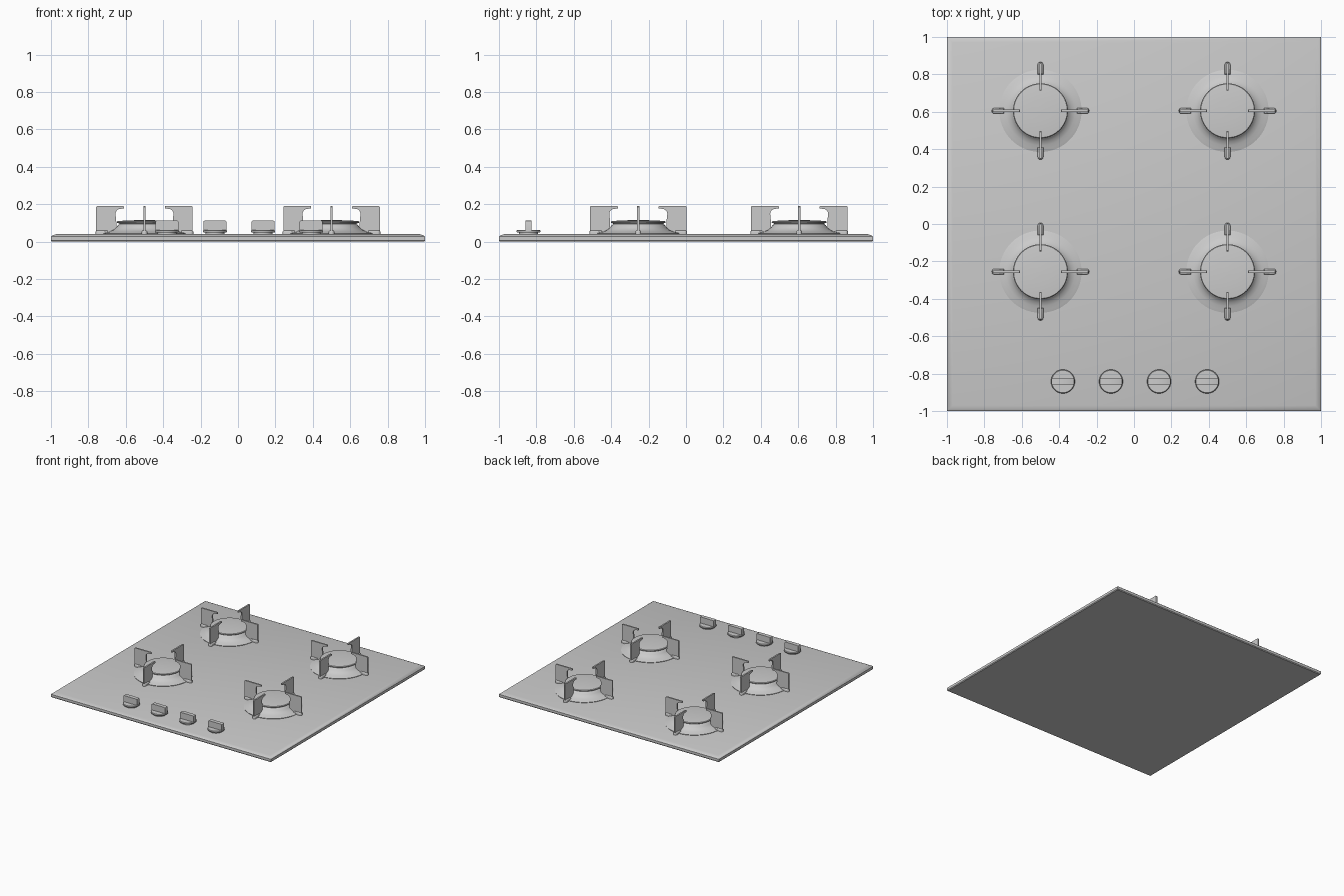
import bpy, bmesh
from math import sin, cos, pi, sqrt, radians

if "Cube" in bpy.data.objects:
    bpy.data.objects.remove(bpy.data.objects["Cube"])


def finish(bm, name, angle=35):
    bmesh.ops.recalc_face_normals(bm, faces=bm.faces)
    me = bpy.data.meshes.new(name)
    bm.to_mesh(me)
    bm.free()
    ob = bpy.data.objects.new(name, me)
    bpy.context.collection.objects.link(ob)
    bpy.ops.object.select_all(action='DESELECT')
    ob.select_set(True)
    bpy.context.view_layer.objects.active = ob
    bpy.ops.object.shade_smooth_by_angle(angle=radians(angle))
    return ob


def lathe(name, profile, n=48, phase=0.0):
    """Loft a closed-ended (radius, z) profile around z."""
    bm = bmesh.new()
    rings = [[bm.verts.new((r * cos(phase + 2 * pi * i / n), r * sin(phase + 2 * pi * i / n), z))
              for i in range(n)] for r, z in profile]
    for a, b in zip(rings, rings[1:]):
        for i in range(n):
            j = (i + 1) % n
            bm.faces.new((a[i], a[j], b[j], b[i]))
    bm.faces.new(rings[0])
    bm.faces.new(rings[-1])
    return finish(bm, name)


def prism(name, outline, half, axis='y', bevel=0.0):
    """Extrude an outline; axis y: outline is (x, z); axis z: outline is (x, y)."""
    bm = bmesh.new()
    def put(u, v, w):
        return bm.verts.new((u, w, v) if axis == 'y' else (u, v, w))
    lo = half[0]
    hi = half[1]
    a = [put(u, v, lo) for u, v in outline]
    b = [put(u, v, hi) for u, v in outline]
    bm.faces.new(a)
    bm.faces.new(b)
    for i in range(len(a)):
        j = (i + 1) % len(a)
        bm.faces.new((a[i], a[j], b[j], b[i]))
    if bevel:
        top = [e for e in bm.edges if all(v in b for v in e.verts)]
        bmesh.ops.bevel(bm, geom=top, offset=bevel, segments=3, profile=0.5, affect='EDGES')
    return finish(bm, name)


def copy(ob, loc, rot=0.0):
    c = ob.copy()
    c.location = loc
    c.rotation_euler.z = rot
    bpy.context.collection.objects.link(c)


# Square hob plate with a sloped rim
s = sqrt(2)
lathe("hob_plate", [(0.995 * s, 0), (1.0 * s, 0.006), (1.0 * s, 0.026), (0.992 * s, 0.033), (0.97 * s, 0.04)],
      4, pi / 4)

# Burner: flared dish with neck, and domed cap
dish = lathe("burner_dish", [(0.218, 0.038), (0.22, 0.044), (0.205, 0.049), (0.185, 0.054), (0.165, 0.063),
                             (0.15, 0.076), (0.142, 0.088), (0.134, 0.093), (0.134, 0.1)], 64)
cap = lathe("burner_cap", [(0.138, 0.098), (0.146, 0.1), (0.147, 0.105), (0.143, 0.109),
                           (0.11, 0.112), (0.06, 0.114), (0.004, 0.115)], 64)

# Pan support: thin fin curving inward at the top
curve = [(0.155 - 0.027 * (1 - cos(t * pi / 12)), 0.148 + 0.027 * sin(t * pi / 12)) for t in range(7)]
fin = prism("pan_support", [(0.258, 0.045), (0.258, 0.186), (0.254, 0.19), (0.112, 0.19), (0.109, 0.187),
                            (0.109, 0.177)] + curve[::-1] + [(0.151, 0.11), (0.15, 0.06), (0.2, 0.045)],
            (-0.006, 0.006))

# Rounded foot under the outer end of each support
arc = [(0.246 + 0.015 * cos(a * pi / 8), 0.015 * sin(a * pi / 8)) for a in range(-4, 5)]
foot = prism("support_foot", arc + [(0.195, 0.015), (0.195, -0.015)], (0.038, 0.06), 'z', 0.008)

# Four burners, each with four supports
centres = [(x, y, 0) for x in (-0.5, 0.5) for y in (0.605, -0.255)]
for c in centres:
    for part in (dish, cap):
        copy(part, c)
    for k in range(4):
        for part in (fin, foot):
            copy(part, c, k * pi / 2)

# Control knob: skirt disc on a short stem, with a bar grip
skirt = lathe("knob_skirt", [(0.05, 0.038), (0.05, 0.048), (0.062, 0.049), (0.064, 0.052),
                             (0.064, 0.058), (0.06, 0.062)])
grip = prism("knob_grip", [(-0.062, 0.055), (0.062, 0.055), (0.062, 0.104), (0.06, 0.109), (0.055, 0.112),
                           (-0.055, 0.112), (-0.06, 0.109), (-0.062, 0.104)], (-0.016, 0.016))
for i in range(4):
    for part in (skirt, grip):
        copy(part, (-0.38 + 0.257 * i, -0.842, 0))

# Remove the templates left at the origin
for part in (dish, cap, fin, foot, skirt, grip):
    bpy.data.objects.remove(part)
